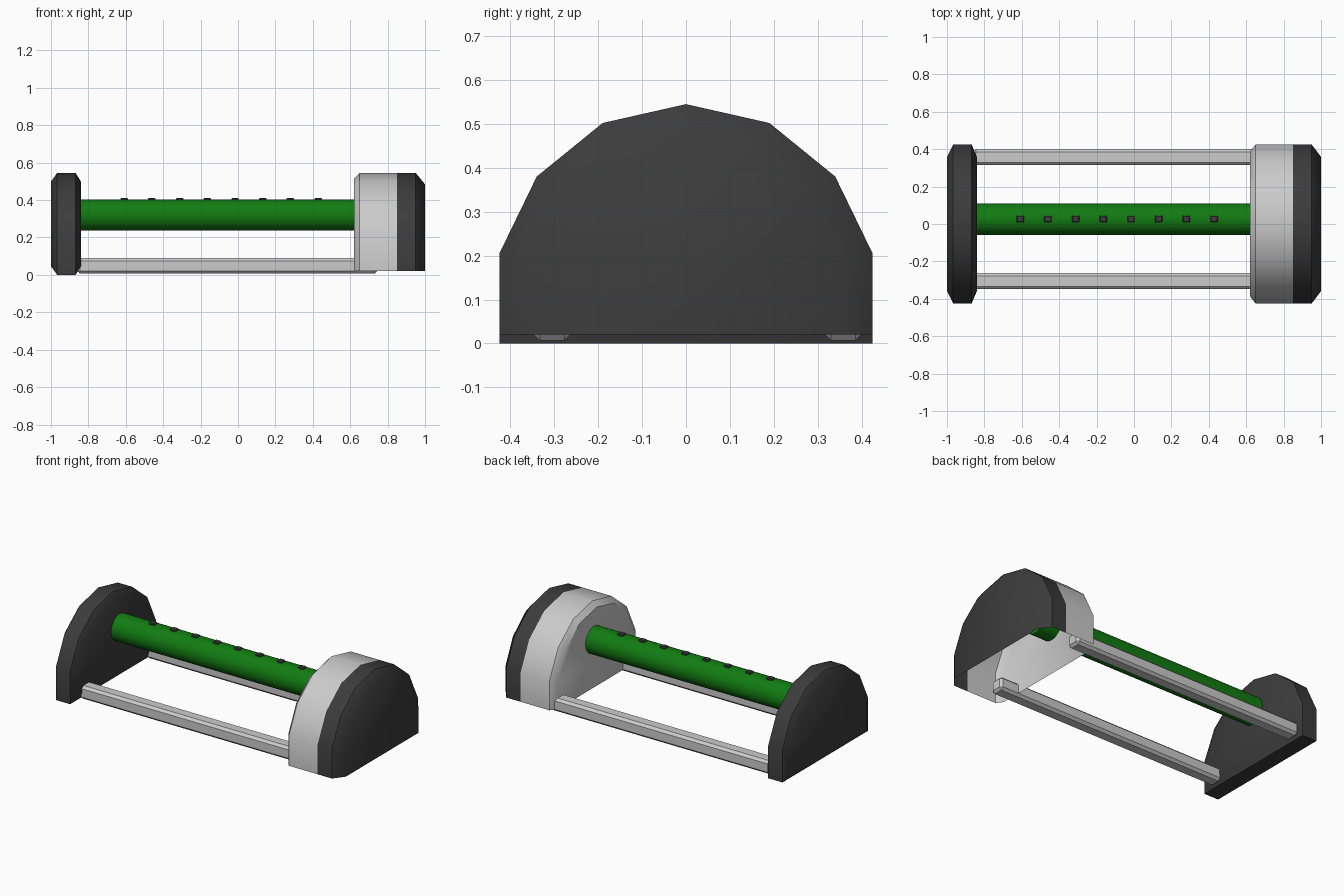
import bpy, bmesh, math

if "Cube" in bpy.data.objects:
    bpy.data.objects.remove(bpy.data.objects["Cube"])

# Half profile of the end pieces in y-z, mirrored into a full arch
HALF = [(0.425, 0.0), (0.425, 0.205), (0.34, 0.38), (0.19, 0.502)]
ARCH = HALF + [(0.0, 0.545)] + [(-y, z) for y, z in reversed(HALF)]


def material(name, rgb):
    m = bpy.data.materials.new(name)
    m.diffuse_color = (*rgb, 1)
    m.use_nodes = True
    m.node_tree.nodes["Principled BSDF"].inputs["Base Color"].default_value = m.diffuse_color
    return m


DARK = material("dark_plastic", (0.045, 0.045, 0.045))
GREEN = material("green", (0.006, 0.2, 0.006))


def finish(ob, mat=None, angle=None):
    if mat:
        ob.data.materials.append(mat)
    if angle:
        bpy.ops.object.select_all(action='DESELECT')
        ob.select_set(True)
        bpy.context.view_layer.objects.active = ob
        bpy.ops.object.shade_smooth_by_angle(angle=math.radians(angle))


def loft(name, rings, z_pivot, z_floor, mat=None, cap_start=False, cap_end=False,
         closed_bottom=False):
    """Skin scaled copies of the arch; rings are (x, y scale, z scale)."""
    bm = bmesh.new()
    loops = []
    for x, sy, sz in rings:
        loops.append([bm.verts.new((x, y * sy, z_pivot + (max(z, z_floor) - z_pivot) * sz))
                      for y, z in ARCH])
    n = len(ARCH)
    for a, b in zip(loops, loops[1:]):
        for i in range(n if closed_bottom else n - 1):
            j = (i + 1) % n
            bm.faces.new((a[i], a[j], b[j], b[i]))
    if cap_start:
        bm.faces.new(loops[0][::-1])
    if cap_end:
        bm.faces.new(loops[-1])
    bmesh.ops.recalc_face_normals(bm, faces=bm.faces)
    me = bpy.data.meshes.new(name)
    bm.to_mesh(me)
    bm.free()
    ob = bpy.data.objects.new(name, me)
    bpy.context.collection.objects.link(ob)
    finish(ob, mat, 40)


def box(name, lo, hi, bevel, mat=None):
    bpy.ops.mesh.primitive_cube_add(size=1, location=[(a + b) / 2 for a, b in zip(lo, hi)])
    ob = bpy.context.object
    ob.name = name
    ob.scale = [b - a for a, b in zip(lo, hi)]
    bpy.ops.object.transform_apply(location=False, rotation=False, scale=True)
    mod = ob.modifiers.new("chamfer", 'BEVEL')
    mod.width = bevel
    mod.segments = 1
    finish(ob, mat)


# Solid left end, chamfered on both faces
loft("left_end", [(-1.0, 0.845, 0.83), (-0.967, 1, 1), (-0.868, 1, 1), (-0.84, 0.845, 0.83)],
     0.2725, 0.0, DARK, True, True, True)

# Hollow right housing and its dark cover, both open underneath
loft("right_housing", [(0.62, 0.91, 0.94), (0.65, 1, 1), (0.85, 1, 1)],
     0.02, 0.02, cap_start=True)
loft("right_cover", [(0.85, 1, 1), (0.95, 1, 1), (1.0, 0.845, 0.885)],
     0.02, 0.02, DARK, cap_end=True)

# Two chamfered base rails
for name, y in (("front_rail", -0.305), ("back_rail", 0.358)):
    box(name, (-0.86, y - 0.043, 0.007), (0.745, y + 0.043, 0.09), 0.015)

# Green roller tube
bpy.ops.mesh.primitive_cylinder_add(vertices=32, radius=0.084, depth=1.62,
                                    location=(-0.07, 0.026, 0.32),
                                    rotation=(0, math.pi / 2, 0))
bpy.context.object.name = "roller_tube"
finish(bpy.context.object, GREEN, 30)

# Row of studs along the top of the tube
for i in range(8):
    x = -0.608 + i * 0.148
    box(f"stud_{i + 1}", (x - 0.02, 0.008, 0.39), (x + 0.02, 0.046, 0.412), 0.005, DARK)
